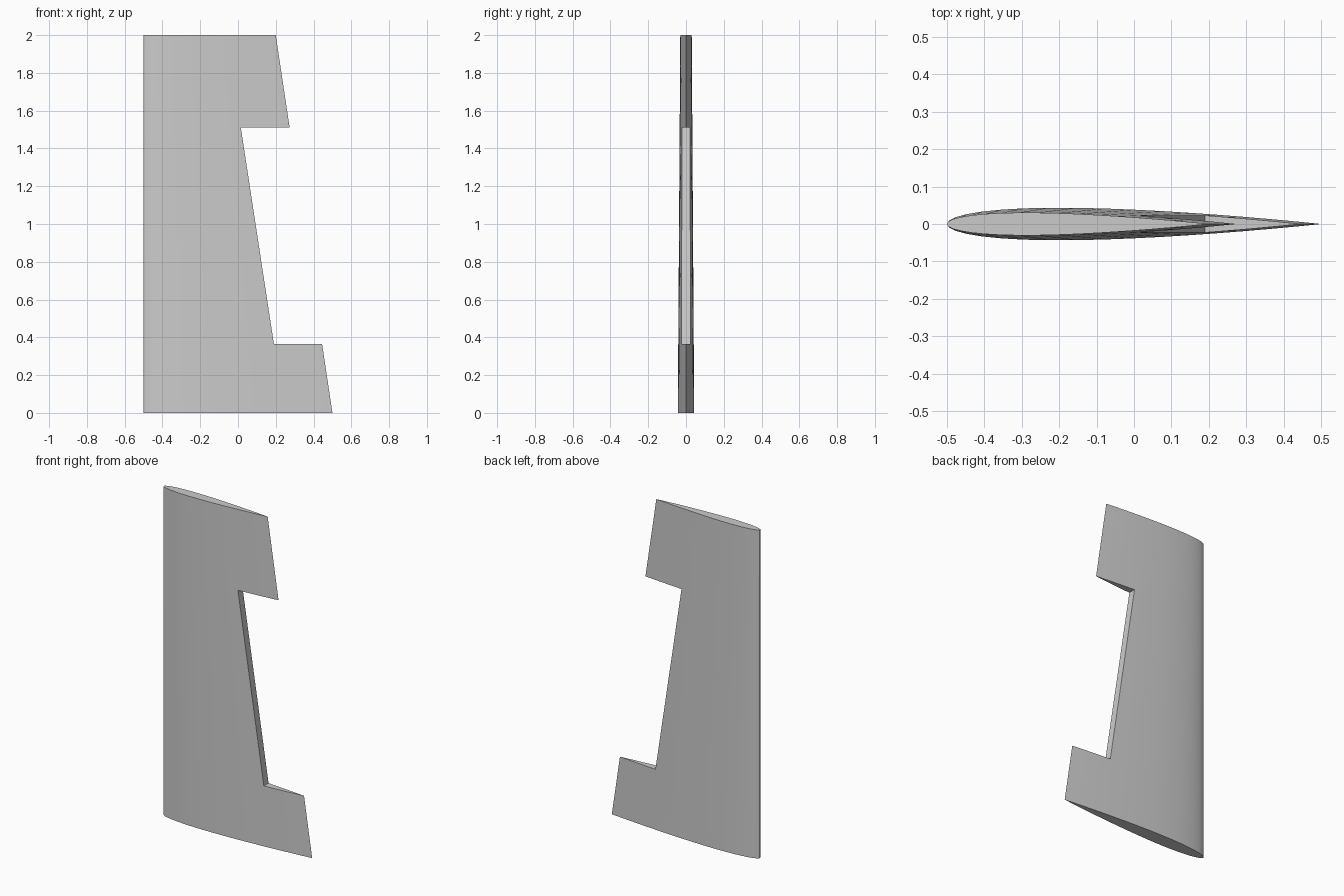
import bpy, bmesh, math

cube = bpy.data.objects.get("Cube")
if cube:
    bpy.data.objects.remove(cube)

THICKNESS = 0.087
STEPS = 20


def material(name, colour):
    m = bpy.data.materials.new(name)
    m.use_nodes = True
    m.diffuse_color = colour
    m.node_tree.nodes["Principled BSDF"].inputs["Base Color"].default_value = colour
    return m


def half_thickness(u):
    return 5 * THICKNESS * (0.2969 * math.sqrt(u) - 0.126 * u - 0.3516 * u**2
                            + 0.2843 * u**3 - 0.1036 * u**4)


def section(chord):
    """Symmetric aerofoil outline, nose at x = -0.5, points bunched at the nose."""
    us = [(1 - math.cos(math.pi * i / STEPS)) / 2 for i in range(STEPS + 1)]
    upper = [(u, half_thickness(u)) for u in us]
    lower = [(u, -half_thickness(u)) for u in us[-2:0:-1]]
    return [(-0.5 + chord * u, chord * y) for u, y in upper + lower]


def loft(name, bottom, top):
    """Skin two matching rings of 3D points and cap the ends."""
    bm = bmesh.new()
    a = [bm.verts.new(p) for p in bottom]
    b = [bm.verts.new(p) for p in top]
    n = len(a)
    for i in range(n):
        j = (i + 1) % n
        bm.faces.new((a[i], a[j], b[j], b[i]))
    bm.faces.new(a)
    bm.faces.new(b)
    bmesh.ops.recalc_face_normals(bm, faces=bm.faces)
    mesh = bpy.data.meshes.new(name)
    bm.to_mesh(mesh)
    bm.free()
    obj = bpy.data.objects.new(name, mesh)
    bpy.context.collection.objects.link(obj)
    return obj


# Tapered fin
fin = loft("fin_panel",
           [(x, y, 0) for x, y in section(1.0)],
           [(x, y, 2) for x, y in section(0.7)])
fin.data.materials.append(material("light grey", (0.6, 0.6, 0.6, 1)))

# Cutter for the hinged-surface bay in the trailing edge
bay = [(0.19, 0.365), (0.7, 0.365), (0.7, 1.51), (0.015, 1.51)]
cutter = loft("bay_cutter",
              [(x, -0.2, z) for x, z in bay],
              [(x, 0.2, z) for x, z in bay])
cutter.hide_render = True

# Cut the bay and keep only the finished fin
cut = fin.modifiers.new("bay", 'BOOLEAN')
cut.operation = 'DIFFERENCE'
cut.solver = 'EXACT'
cut.object = cutter
bpy.context.view_layer.update()
graph = bpy.context.evaluated_depsgraph_get()
result = bpy.data.meshes.new_from_object(fin.evaluated_get(graph))
fin.modifiers.clear()
fin.data = result
bpy.data.objects.remove(cutter)

# Smooth skin with crisp bay and tip edges
bpy.ops.object.select_all(action='DESELECT')
fin.select_set(True)
bpy.context.view_layer.objects.active = fin
bpy.ops.object.shade_smooth_by_angle(angle=math.radians(30))
